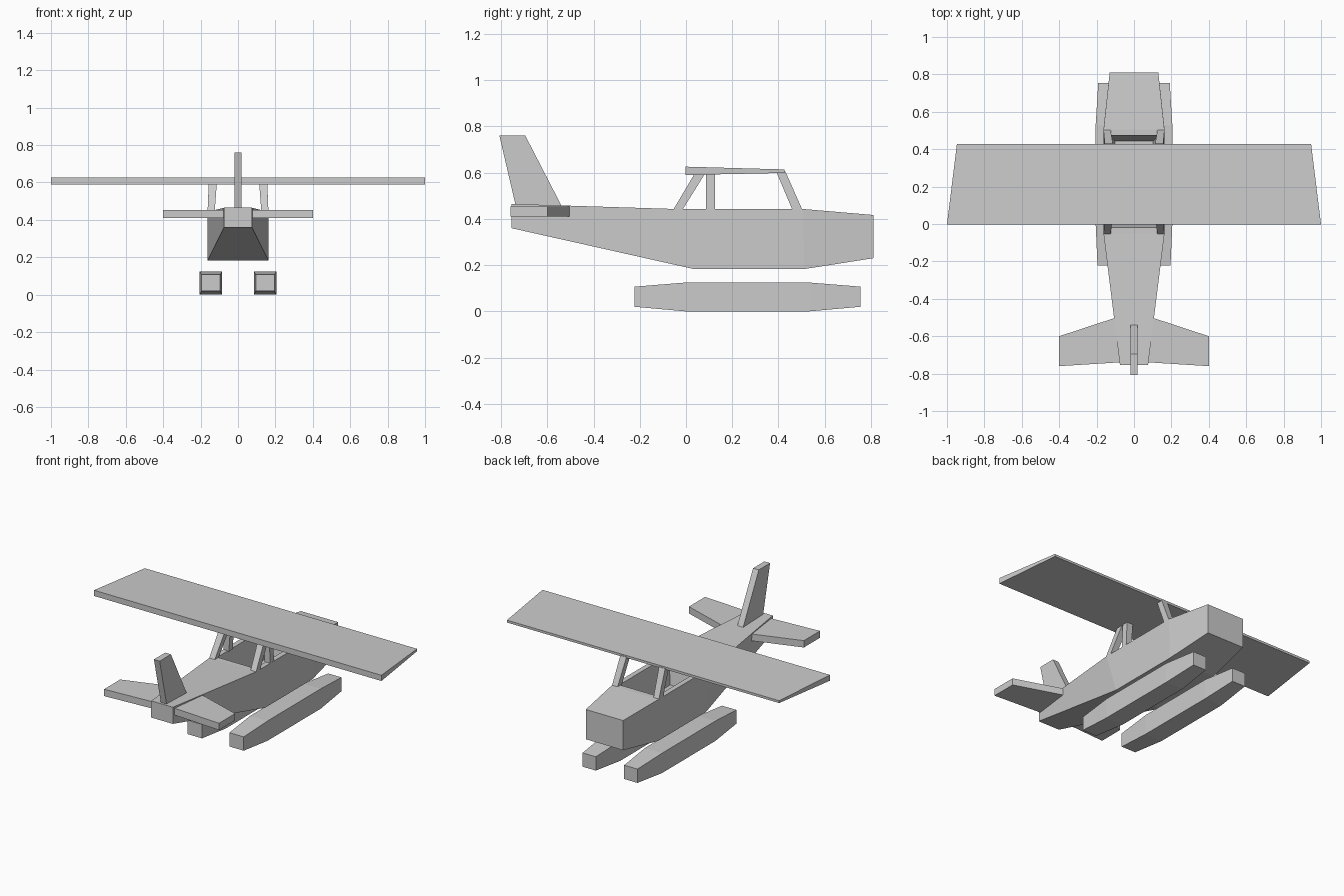
import bpy, bmesh

cube = bpy.data.objects.get("Cube")
if cube:
    bpy.data.objects.remove(cube, do_unlink=True)

COLOR = (0.6, 0.6, 0.6, 1)
grey = bpy.data.materials.new("plain grey")
grey.use_nodes = True
grey.diffuse_color = COLOR
grey.node_tree.nodes["Principled BSDF"].inputs["Base Color"].default_value = COLOR


def loft(name, sections, mirror=False, edit=None):
    """Skin a row of four-cornered sections and cap both ends."""
    bm = bmesh.new()
    rings = [[bm.verts.new(p) for p in s] for s in sections]
    for a, b in zip(rings, rings[1:]):
        for i in range(4):
            j = (i + 1) % 4
            bm.faces.new((a[i], a[j], b[j], b[i]))
    bm.faces.new(rings[0])
    bm.faces.new(rings[-1])
    bmesh.ops.recalc_face_normals(bm, faces=bm.faces)
    if edit:
        edit(bm)
    mesh = bpy.data.meshes.new(name)
    bm.to_mesh(mesh)
    bm.free()
    mesh.materials.append(grey)
    ob = bpy.data.objects.new(name, mesh)
    bpy.context.collection.objects.link(ob)
    if mirror:
        mod = ob.modifiers.new("mirror", 'MIRROR')
        mod.use_mirror_merge = False
    return ob


def section(y_low, y_high, half, low, high, cx=0.0):
    """Cross-section whose lower and upper edges may sit at different y."""
    return [(cx - half, y_low, low), (cx + half, y_low, low),
            (cx + half, y_high, high), (cx - half, y_high, high)]


def sunken_cockpit(bm):
    """Leave a rim on the cabin's top face, then sink it with sloping walls."""
    top = max((f for f in bm.faces if f.normal.z > 0.9
               and f.calc_center_median().y > 0),
              key=lambda f: f.calc_area())
    bmesh.ops.inset_individual(bm, faces=[top], thickness=0.045)
    bmesh.ops.inset_individual(bm, faces=[top], thickness=0.04, depth=-0.17)


# Hull with open cockpit
loft("fuselage", [
    section(-0.755, -0.755, 0.075, 0.36, 0.465),
    section(0.035, -0.05, 0.163, 0.183, 0.443),
    section(0.51, 0.505, 0.163, 0.183, 0.443),
    section(0.81, 0.81, 0.13, 0.23, 0.417)], edit=sunken_cockpit)

# Main wing, thicker at the trailing edge
loft("wing", [
    [(s, -0.003, 0.59), (s, -0.003, 0.626),
     (s * 0.947, 0.427, 0.614), (s * 0.947, 0.427, 0.599)] for s in (-1, 1)])


# Cabin pillars: y ranges at the foot and the head
def pillar(name, foot, head, head_z):
    loft(name, [
        [(x0, y0, z), (x1, y0, z), (x1, y1, z), (x0, y1, z)]
        for (y0, y1), x0, x1, z in ((foot, 0.125, 0.163, 0.44),
                                    (head, 0.113, 0.156, head_z))], mirror=True)


pillar("rear_pillars", (-0.055, -0.015), (0.04, 0.085), 0.6)
pillar("middle_pillars", (0.087, 0.125), (0.087, 0.125), 0.6)
pillar("front_pillars", (0.46, 0.503), (0.39, 0.43), 0.605)

# Tailplane halves
loft("tailplane", [
    [(x, back, 0.41), (x, back, 0.453), (x, front, 0.453), (x, front, 0.41)]
    for x, back, front in ((0.05, -0.738, -0.485), (0.4, -0.76, -0.6))],
    mirror=True)

# Upright fin
loft("fin", [
    [(-0.02, back, z), (0.02, back, z), (0.02, front, z), (-0.02, front, z)]
    for back, front, z in ((-0.735, -0.535, 0.45), (-0.807, -0.695, 0.76))])

# Pair of floats
loft("floats", [
    section(-0.222, -0.222, 0.05, 0.02, 0.107, 0.145),
    section(0, 0, 0.06, 0, 0.125, 0.145),
    section(0.53, 0.53, 0.06, 0, 0.125, 0.145),
    section(0.755, 0.755, 0.046, 0.02, 0.107, 0.145)], mirror=True)
